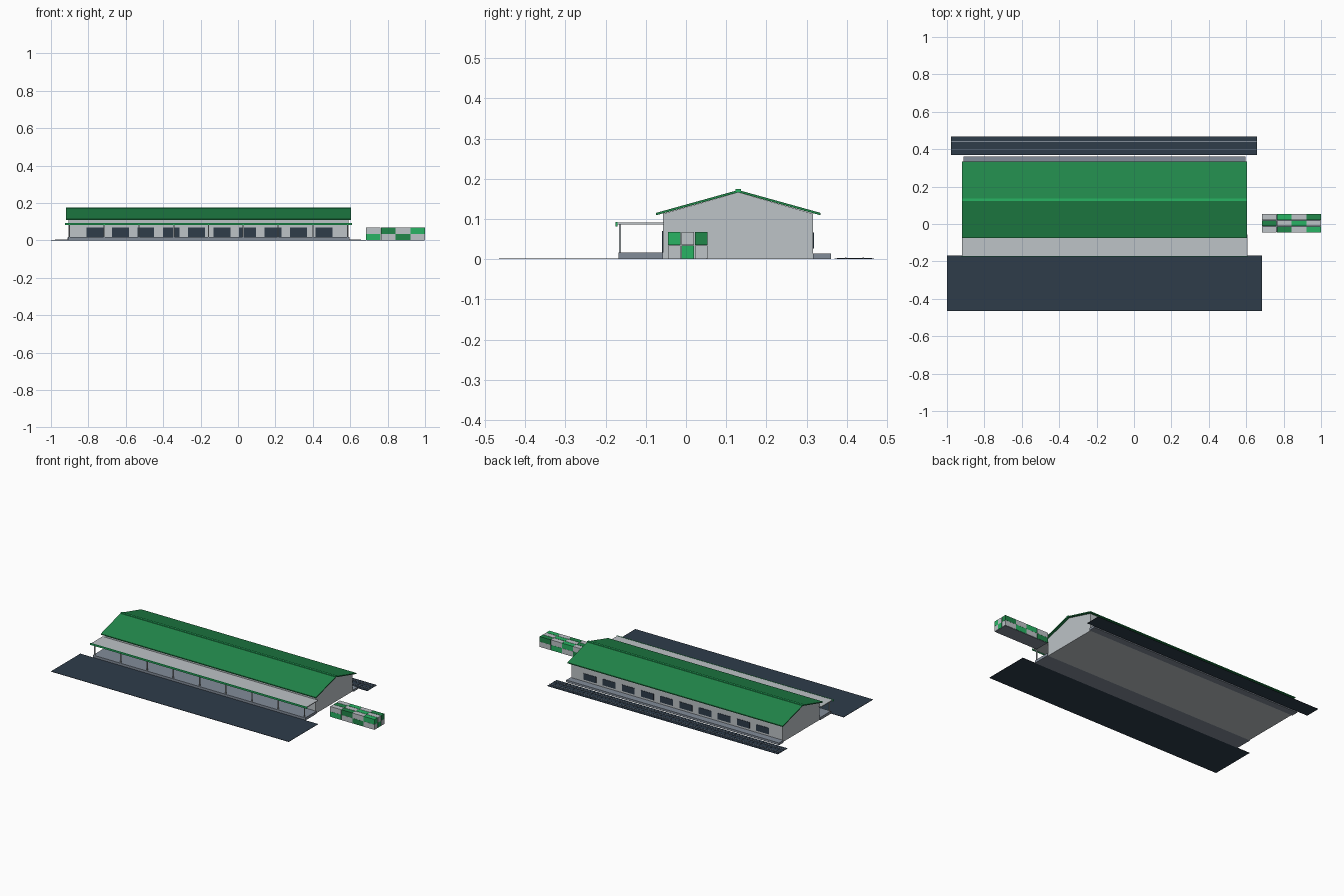
import bpy, bmesh

if "Cube" in bpy.data.objects:
    bpy.data.objects.remove(bpy.data.objects["Cube"])


def srgb(r, g, b):
    f = lambda c: (c / 255 / 12.92) if c < 11 else ((c / 255 + 0.055) / 1.055) ** 2.4
    return (f(r), f(g), f(b), 1.0)


def material(name, rgb):
    m = bpy.data.materials.new(name)
    m.diffuse_color = srgb(*rgb)
    m.use_nodes = True
    m.node_tree.nodes["Principled BSDF"].inputs["Base Color"].default_value = m.diffuse_color
    return m


WALL = material("light grey", (189, 195, 199))
SLATE = material("dark slate", (46, 60, 74))
ROOF = material("dark green", (33, 135, 74))
TRIM = material("bright green", (40, 180, 99))
CONCRETE = material("blue grey", (130, 140, 153))


def finish(name, bm, mat):
    bmesh.ops.recalc_face_normals(bm, faces=bm.faces[:])
    me = bpy.data.meshes.new(name)
    bm.to_mesh(me)
    bm.free()
    me.materials.append(mat)
    ob = bpy.data.objects.new(name, me)
    bpy.context.collection.objects.link(ob)
    return ob


def boxes(name, mat, items):
    """One object made of boxes given as (x0, x1, y0, y1, z0, z1)."""
    bm = bmesh.new()
    for x0, x1, y0, y1, z0, z1 in items:
        vs = bmesh.ops.create_cube(bm, size=1)["verts"]
        for v in vs:
            v.co = ((x0 + x1) / 2 + v.co.x * (x1 - x0),
                    (y0 + y1) / 2 + v.co.y * (y1 - y0),
                    (z0 + z1) / 2 + v.co.z * (z1 - z0))
    return finish(name, bm, mat)


def extrude_x(name, mat, profile, x0, x1):
    """Extrude a (y, z) outline along x."""
    bm = bmesh.new()
    face = bm.faces.new([bm.verts.new((x0, y, z)) for y, z in profile])
    new = bmesh.ops.extrude_face_region(bm, geom=[face])["geom"]
    bmesh.ops.translate(bm, vec=(x1 - x0, 0, 0),
                        verts=[g for g in new if isinstance(g, bmesh.types.BMVert)])
    return finish(name, bm, mat)


# Ground: road in front
boxes("road", SLATE, [(-1.0, 0.685, -0.465, -0.168, 0, 0.002)])

# Hall with gabled ends
X0, X1, MID = -0.905, 0.59, 0.13
extrude_x("hall_walls", WALL,
          [(-0.057, 0), (0.316, 0), (0.316, 0.113), (MID, 0.166), (-0.057, 0.113)], X0, X1)

# Pitched roof and ridge cap
extrude_x("pitched_roof", ROOF,
          [(-0.075, 0.115), (MID, 0.172), (0.335, 0.115),
           (0.335, 0.109), (MID, 0.166), (-0.075, 0.109)], -0.92, 0.605)
boxes("ridge_cap", TRIM, [(-0.92, 0.605, MID - 0.007, MID + 0.007, 0.166, 0.175)])

# Loading platforms front and back
boxes("front_platform", CONCRETE, [(-0.91, 0.595, -0.168, -0.057, 0, 0.017)])
boxes("back_platform", CONCRETE, [(-0.912, 0.597, 0.316, 0.36, 0, 0.014)])

# Front canopy, its fascia and nine posts
boxes("canopy", WALL, [(-0.92, 0.607, -0.17, -0.055, 0.086, 0.091)])
boxes("canopy_fascia", TRIM, [(-0.925, 0.61, -0.175, -0.17, 0.081, 0.092)])
posts = []
for i in range(9):
    x = X0 + 0.004 + i * (X1 - X0 - 0.008) / 8
    posts.append((x - 0.003, x + 0.003, -0.167, -0.161, 0.017, 0.086))
boxes("canopy_posts", WALL, posts)

# Ten doors at the front, ten windows at the back
centres = [-0.765 + 0.136 * i for i in range(10)]
boxes("front_doors", SLATE,
      [(x - 0.045, x + 0.045, -0.0595, -0.056, 0.017, 0.07) for x in centres])
boxes("back_windows", SLATE,
      [(x - 0.045, x + 0.045, 0.315, 0.3185, 0.026, 0.066) for x in centres])

# Railway: bed, sleepers and two rails
boxes("track_bed", SLATE, [(-0.978, 0.658, 0.369, 0.467, 0, 0.0015)])
boxes("sleepers", SLATE,
      [(-0.97 + 0.025 * i, -0.958 + 0.025 * i, 0.376, 0.462, 0.001, 0.0025)
       for i in range(65)])
boxes("rails", CONCRETE,
      [(-0.978, 0.658, y - 0.002, y + 0.002, 0.001, 0.0042) for y in (0.397, 0.441)])

# Stacked containers: 4 x 3 x 2, chequered grey and green
stacks = {"grey": [], "dark": [], "bright": []}
for i in range(4):
    for j in range(3):
        for k in range(2):
            if (i + j + k) % 2:
                key = "grey"
            else:
                key = "bright" if (i // 2 + (j == 2) + (k == 0) * (j != 1)) % 2 else "dark"
            x, y, z = 0.685 + 0.079 * i, -0.045 + 0.0335 * j, 0.033 * k
            stacks[key].append((x, x + 0.078, y, y + 0.031, z + 0.002, z + 0.0345))
for key, mat in (("grey", WALL), ("dark", ROOF), ("bright", TRIM)):
    boxes("containers_" + key, mat, stacks[key])
boxes("container_pallet", CONCRETE, [(0.688, 0.997, -0.043, 0.051, 0, 0.002)])
